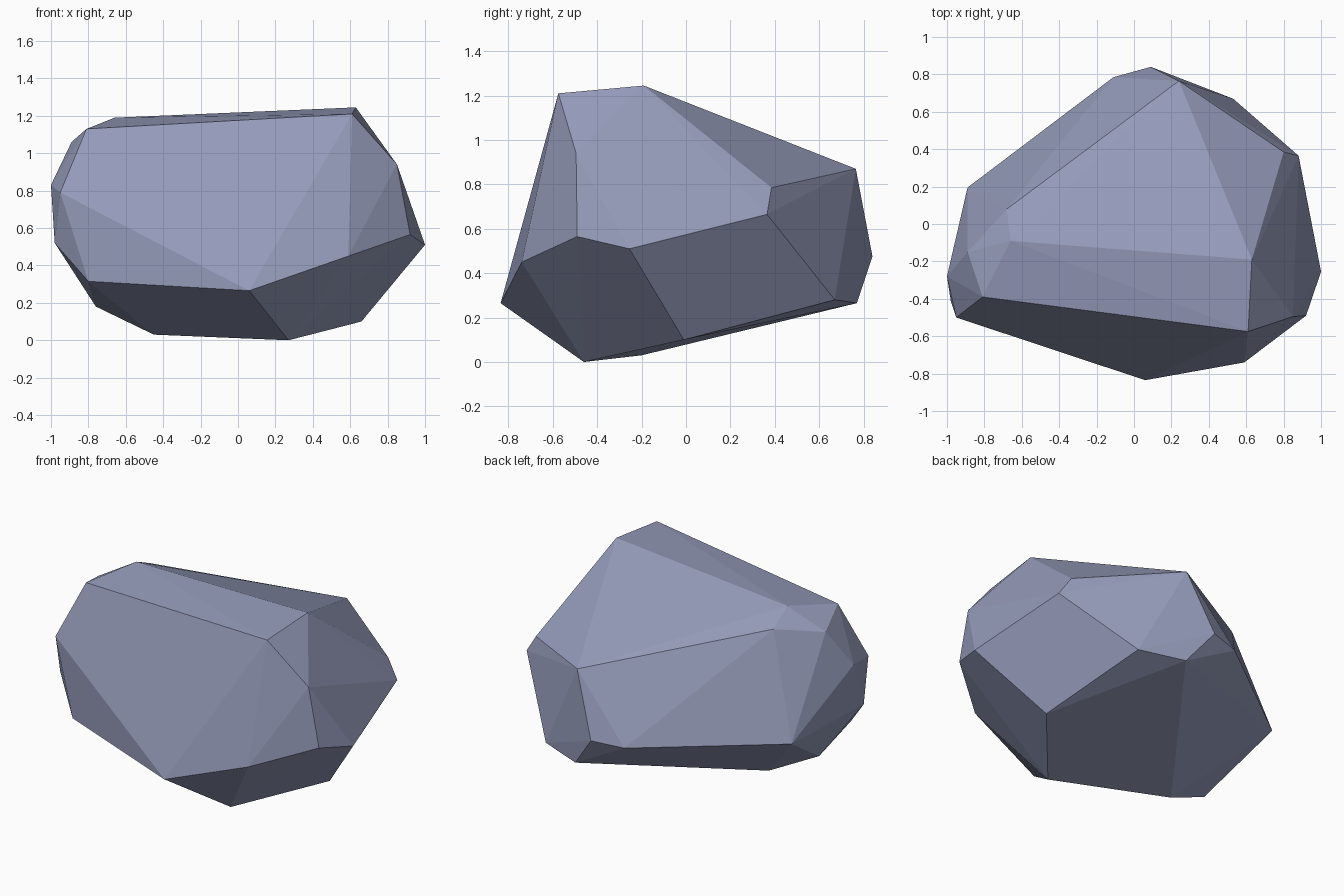
import bpy
import bmesh
import math

default_cube = bpy.data.objects.get("Cube")
if default_cube:
    bpy.data.objects.remove(default_cube, do_unlink=True)

# Single slate blue stone colour
SLATE = (0.3, 0.33, 0.49, 1)
stone = bpy.data.materials.new("slate_blue_stone")
stone.use_nodes = True
stone.diffuse_color = SLATE
shader = stone.node_tree.nodes["Principled BSDF"]
shader.inputs["Base Color"].default_value = SLATE
shader.inputs["Roughness"].default_value = 0.9

# Corner points of the boulder, grouped by the region they shape
corners = {
    "crown": [(.63, -.19, 1.245), (.61, -.575, 1.21), (-.66, -.09, 1.19),
              (-.81, -.39, 1.13), (-.68, .08, 1.11), (-.89, -.15, 1.06)],
    "front": [(.59, -.74, .45), (.06, -.835, .265), (-.8, -.54, .315)],
    "plus_x_side": [(.85, -.495, .94), (.92, -.49, .565), (1, -.255, .51),
                    (.88, .365, .665), (.8, .385, .785)],
    "minus_x_side": [(-.95, -.5, .79), (-1, -.28, .83), (-.98, -.41, .52),
                     (-.89, .195, .47)],
    "back": [(.24, .765, .87), (.53, .67, .28), (.25, .77, .265),
             (.09, .84, .475), (-.11, .785, .46)],
    "underside": [(.27, -.46, 0), (.66, -.01, .1), (-.45, -.2, .03),
                  (-.76, -.27, .18)],
}

# Wrap the corners in a convex skin
bm = bmesh.new()
for region in corners.values():
    for point in region:
        bm.verts.new(point)
hull = bmesh.ops.convex_hull(bm, input=list(bm.verts))
loose = [item for item in hull["geom_interior"] + hull["geom_unused"]
         if isinstance(item, bmesh.types.BMVert) and not item.link_faces]
bmesh.ops.delete(bm, geom=list(set(loose)), context="VERTS")

# Merge nearly coplanar triangles into broad chiselled facets
bmesh.ops.dissolve_limit(bm, angle_limit=math.radians(2),
                         verts=list(bm.verts), edges=list(bm.edges))
bmesh.ops.recalc_face_normals(bm, faces=list(bm.faces))

# Flat shaded boulder object
mesh = bpy.data.meshes.new("boulder")
bm.to_mesh(mesh)
bm.free()
mesh.materials.append(stone)
boulder = bpy.data.objects.new("boulder", mesh)
bpy.context.collection.objects.link(boulder)
